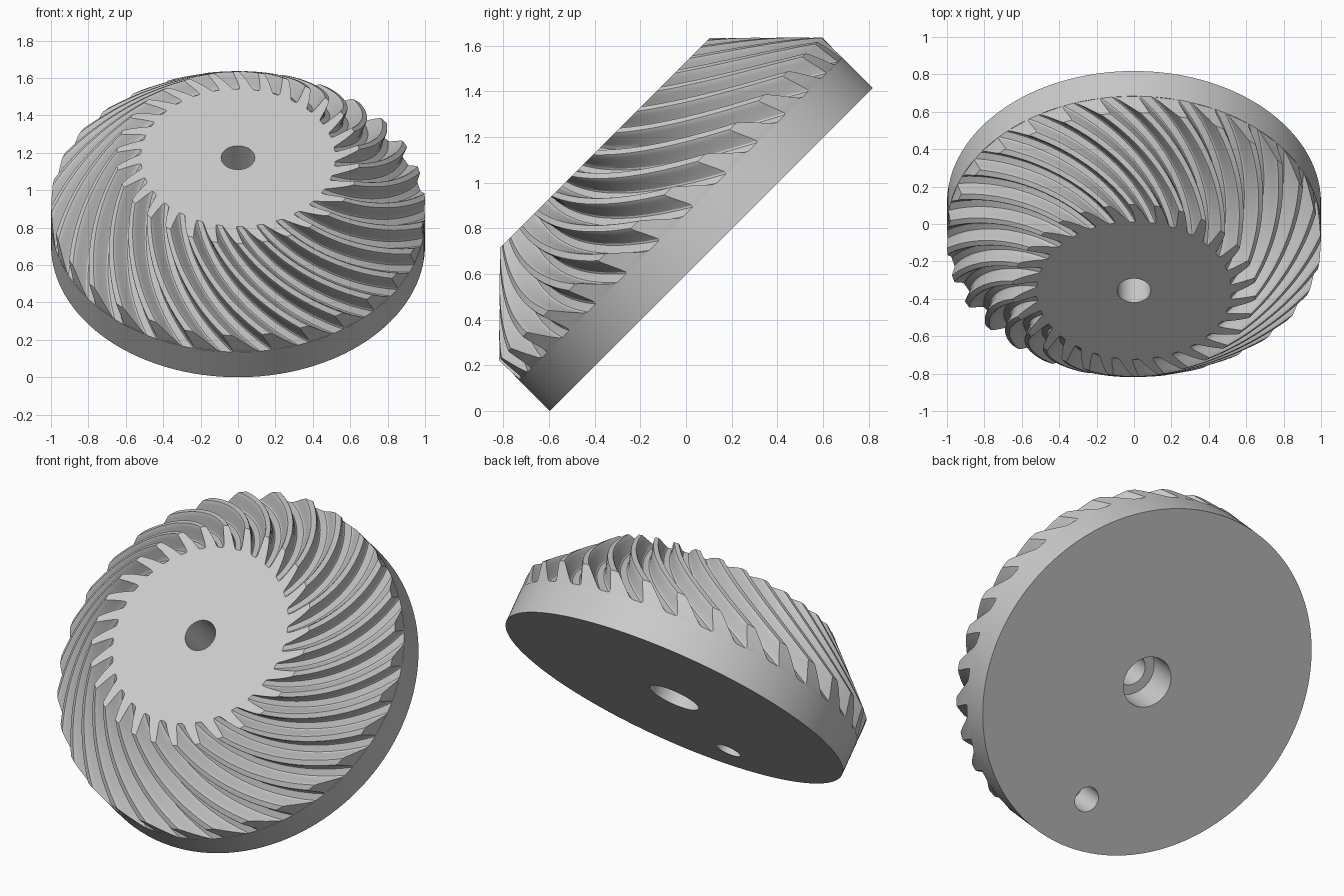
import bpy, bmesh, math
from mathutils import Vector

if "Cube" in bpy.data.objects:
    bpy.data.objects.remove(bpy.data.objects["Cube"], do_unlink=True)

TEETH, ROWS = 30, 16
PITCH = math.tau / TEETH
TWIST = 1.6                      # spiral angle per unit of cone radius
PHASE = math.radians(3.5)
# Tooth half-width (share of a pitch) at each height level, root to tip
LEVELS = [(.36, 0), (.31, .06), (.265, .25), (.22, .5), (.175, .75), (.14, .93), (.11, 1)]
PROFILE = [(-w, t) for w, t in LEVELS] + [(w, t) for w, t in reversed(LEVELS)]
N = len(PROFILE)
# Root and tip lines as (radius, height), outer end to inner end
ROOT = Vector((1, .19)), Vector((.52, .66))
TIP = Vector((1, .315)), Vector((.65, .66))

steel = bpy.data.materials.new("steel_grey")
steel.use_nodes = True
steel.diffuse_color = (.6, .6, .6, 1)
steel.node_tree.nodes["Principled BSDF"].inputs["Base Color"].default_value = (.6, .6, .6, 1)

bm = bmesh.new()


def polar(angle, r, h):
    return bm.verts.new((r * math.sin(angle), r * math.cos(angle), h))


def tooth_angle(tooth, offset, r, h):
    lead = TWIST * (1.03 - (r - h + 1.25) / 2)
    return PHASE + PITCH * (tooth + .5 + offset) + lead


# Toothed conical surface
rings = []
for j in range(ROWS + 1):
    s = j / ROWS
    low, high = ROOT[0].lerp(ROOT[1], s), TIP[0].lerp(TIP[1], s)
    ring = []
    for k in range(TEETH):
        for offset, t in PROFILE:
            r, h = low.lerp(high, t)
            ring.append(polar(tooth_angle(k, offset, r, h), r, h))
    rings.append(ring)
for a, b in zip(rings, rings[1:]):
    for i in range(len(a)):
        n = (i + 1) % len(a)
        bm.faces.new((a[i], a[n], b[n], b[i]))

# Tooth ends, with extra points under each outer end to keep the rim round
heel, toe = rings[0], rings[-1]
rim, hub = [], []
for k in range(TEETH):
    first, last = k * N, k * N + N - 1
    mids = [polar(tooth_angle(k, f, *ROOT[0]), *ROOT[0]) for f in (-.12, .12)]
    rim += [heel[first], *mids, heel[last]]
    hub += [toe[first], toe[last]]
    for l in range(len(LEVELS) - 1):
        for ring, extra in ((heel, mids), (toe, [])):
            bottom = extra if l == 0 else []
            bm.faces.new([ring[first + l], *bottom, ring[last - l],
                          ring[last - l - 1], ring[first + l + 1]])
bm.faces.new(hub)

# Plain rim and flat back
base = [bm.verts.new((v.co.x, v.co.y, 0)) for v in rim]
for i in range(len(rim)):
    n = (i + 1) % len(rim)
    bm.faces.new((base[i], base[n], rim[n], rim[i]))
bm.faces.new(base)
bmesh.ops.recalc_face_normals(bm, faces=bm.faces)

mesh = bpy.data.meshes.new("spiral_bevel_gear")
bm.to_mesh(mesh)
bm.free()
gear = bpy.data.objects.new("spiral_bevel_gear", mesh)
bpy.context.collection.objects.link(gear)
mesh.materials.append(steel)


# Bores cut from the back
def bore(name, radius, depth, y=0):
    bpy.ops.mesh.primitive_cylinder_add(vertices=48, radius=radius, depth=depth + .2,
                                        location=(0, y, (depth - .2) / 2))
    cutter = bpy.context.object
    cutter.name = name
    cutter.hide_render = True
    cutter.data.materials.append(steel)
    mod = gear.modifiers.new(name, 'BOOLEAN')
    mod.operation = 'DIFFERENCE'
    mod.solver = 'EXACT'
    mod.object = cutter
    bpy.ops.object.select_all(action='DESELECT')
    gear.select_set(True)
    bpy.context.view_layer.objects.active = gear
    bpy.ops.object.modifier_apply(modifier=name)
    bpy.data.objects.remove(cutter, do_unlink=True)


bore("shaft_hole", .09, .9)
bore("counterbore", .145, .2)
bore("pin_hole", .072, .2, -.72)

bpy.ops.object.shade_smooth_by_angle(angle=math.radians(28))

# Tilt the axis towards the front
gear.rotation_euler = (math.radians(45), 0, 0)
gear.location = (0, .111, .707)
